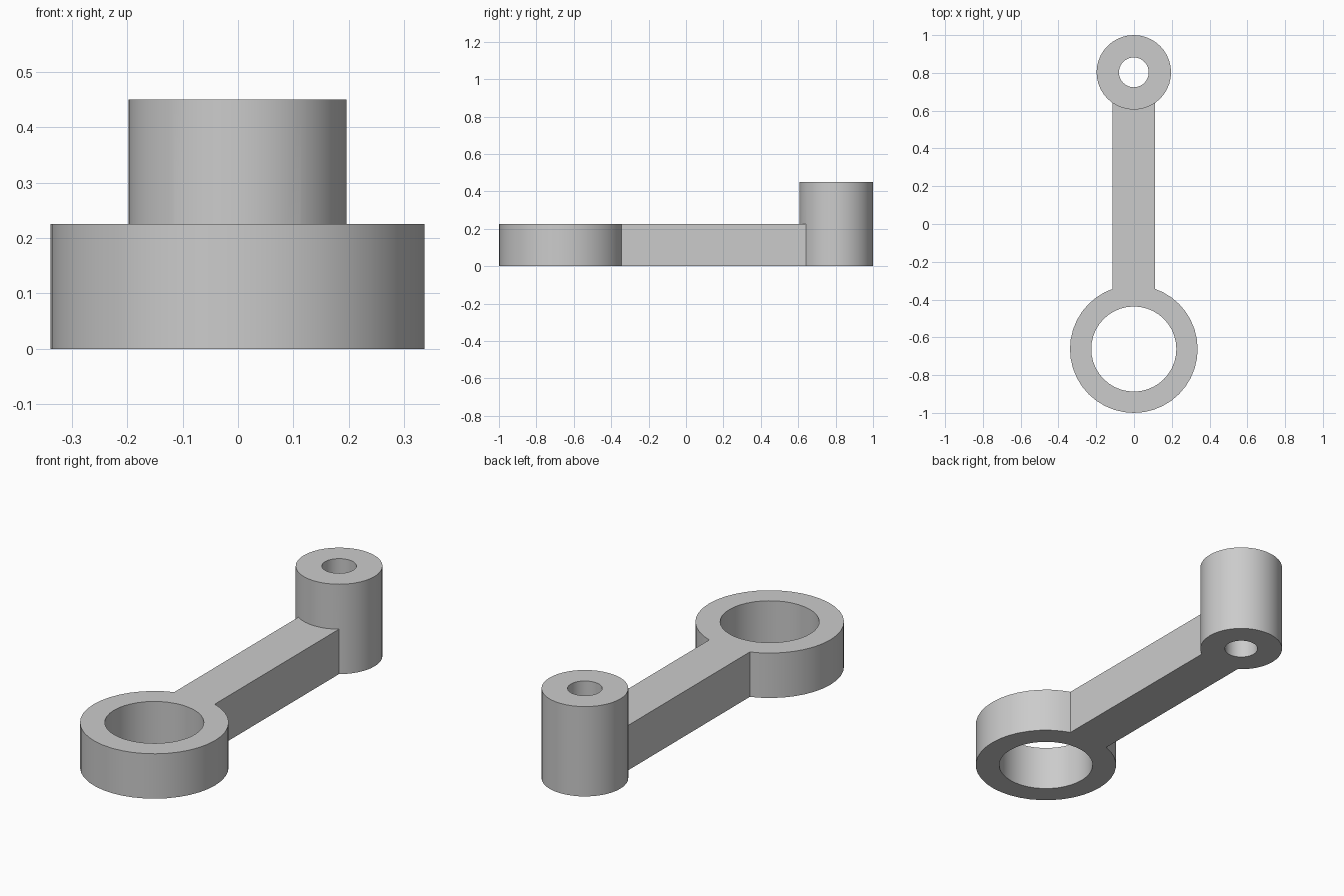
import bpy
import math

cube = bpy.data.objects.get("Cube")
if cube:
    bpy.data.objects.remove(cube, do_unlink=True)

# Every dimension is a multiple of the arm's half width
U = 2 / 17.75
X = -0.001
BIG_Y = -1 + 3 * U
SMALL_Y = 1 - 1.75 * U

grey = bpy.data.materials.new("plain grey")
grey.use_nodes = True
grey.diffuse_color = (0.6, 0.6, 0.6, 1)
grey.node_tree.nodes["Principled BSDF"].inputs["Base Color"].default_value = (0.6, 0.6, 0.6, 1)


def cylinder(name, y, radius, bottom, top):
    bpy.ops.mesh.primitive_cylinder_add(
        vertices=40, radius=radius, depth=top - bottom,
        location=(X, y, (top + bottom) / 2))
    ob = bpy.context.object
    ob.name = name
    ob.data.materials.append(grey)
    return ob


def combine(base, other, operation):
    mod = base.modifiers.new(operation.lower(), "BOOLEAN")
    mod.operation = operation
    mod.solver = "EXACT"
    mod.object = other
    bpy.context.view_layer.objects.active = base
    bpy.ops.object.modifier_apply(modifier=mod.name)
    bpy.data.objects.remove(other, do_unlink=True)


# Wide, low ring end and narrow, tall boss end
link = cylinder("connecting_link", BIG_Y, 3 * U, 0, 2 * U)
boss = cylinder("tall_boss", SMALL_Y, 1.75 * U, 0, 4 * U)

# Straight arm, ending inside the walls of both ends
start, end = BIG_Y + 2.5 * U, SMALL_Y - 1.1 * U
bpy.ops.mesh.primitive_cube_add(size=1, location=(X, (start + end) / 2, U))
arm = bpy.context.object
arm.name = "arm"
arm.dimensions = (2 * U, end - start, 2 * U)
bpy.ops.object.transform_apply(location=False, rotation=False, scale=True)
arm.data.materials.append(grey)

combine(link, arm, "UNION")
combine(link, boss, "UNION")

# Through holes
for name, y, radius in (("ring_hole", BIG_Y, 2 * U), ("boss_hole", SMALL_Y, 0.7 * U)):
    combine(link, cylinder(name, y, radius, -U, 5 * U), "DIFFERENCE")

# Smooth round walls with sharp rims
bpy.ops.object.select_all(action="DESELECT")
link.select_set(True)
bpy.context.view_layer.objects.active = link
bpy.ops.object.shade_smooth_by_angle(angle=math.radians(30))
